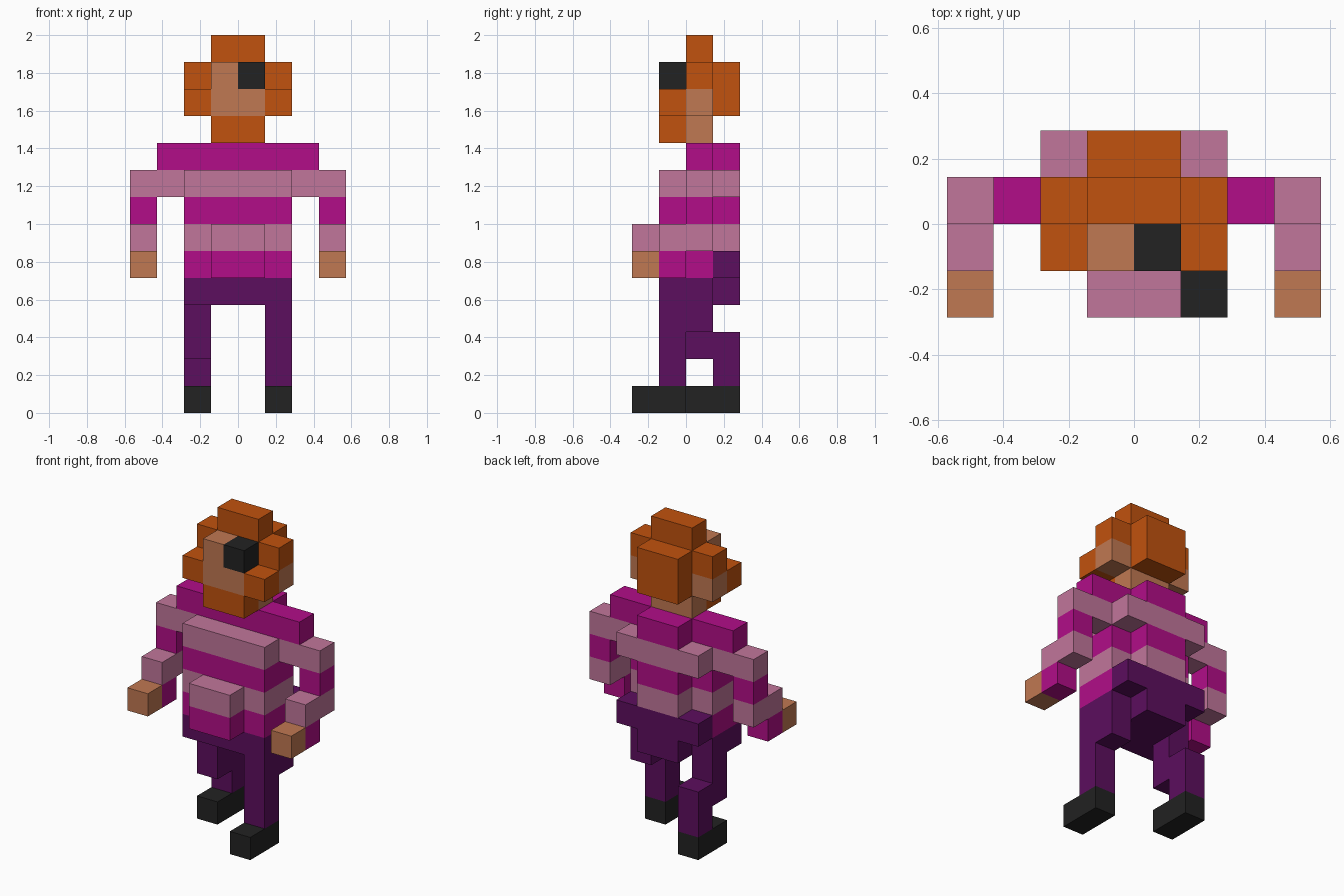
import bpy, bmesh
from mathutils import Vector

cube = bpy.data.objects.get("Cube")
if cube:
    bpy.data.objects.remove(cube, do_unlink=True)

UNIT = 2 / 14  # one block; the figure is 14 blocks tall


def linear(c):
    c /= 255
    return c / 12.92 if c <= 0.04045 else ((c + 0.055) / 1.055) ** 2.4


def material(name, r, g, b):
    m = bpy.data.materials.new(name)
    col = (linear(r), linear(g), linear(b), 1)
    m.use_nodes = True
    bsdf = m.node_tree.nodes["Principled BSDF"]
    bsdf.inputs["Base Color"].default_value = col
    bsdf.inputs["Roughness"].default_value = 0.9
    m.diffuse_color = col
    return m


ORANGE = material("ginger_hair", 193, 82, 14)
SKIN = material("skin", 192, 120, 82)
MAGENTA = material("magenta_stripe", 178, 13, 136)
PINK = material("pink_stripe", 193, 118, 155)
PURPLE = material("purple_trousers", 92, 14, 94)
BLACK = material("black", 34, 34, 34)


def part(name, *boxes):
    """Boxes are (material, x range, y range, z range), in blocks."""
    bm = bmesh.new()
    mats = []
    for mat, *ranges in boxes:
        if mat not in mats:
            mats.append(mat)
        lo, hi = (Vector(v) for v in zip(*ranges))
        verts = bmesh.ops.create_cube(bm, size=1)["verts"]
        for v in verts:
            v.co = Vector(a + (b - a) * (c + 0.5) for a, b, c in zip(lo, hi, v.co)) * UNIT
        for f in {f for v in verts for f in v.link_faces}:
            f.material_index = mats.index(mat)
    mesh = bpy.data.meshes.new(name)
    bm.to_mesh(mesh)
    bm.free()
    for m in mats:
        mesh.materials.append(m)
    ob = bpy.data.objects.new(name, mesh)
    bpy.context.collection.objects.link(ob)
    return ob


def span(side, a, b):
    """Mirror an x range onto the given side."""
    return (a, b) if side > 0 else (-b, -a)


MID, WIDE = (-1, 1), (-2, 2)
FRONT, REAR, BACK = (-1, 0), (0, 1), (1, 2)

# Legs: left one planted forward, right one bent behind
part("left_shoe", (BLACK, (1, 2), (-2, 0), (0, 1)))
part("right_shoe", (BLACK, (-2, -1), (0, 2), (0, 1)))
part("left_leg",
     (PURPLE, (1, 2), FRONT, (1, 4)),
     (PURPLE, (1, 2), REAR, (3, 4)))
part("right_leg",
     (PURPLE, (-2, -1), REAR, (2, 4)),
     (PURPLE, (-2, -1), BACK, (1, 3)))

# Trousers
part("pelvis",
     (PURPLE, WIDE, (-1, 1), (4, 5)),
     (PURPLE, MID, BACK, (4, 5)),
     (PURPLE, WIDE, BACK, (5, 6)))

# Striped jumper, alternating colour by layer
for z in range(5, 9):
    stripe = MAGENTA if z % 2 else PINK
    layer = (z, z + 1)
    boxes = [(stripe, WIDE, (-1, 1), layer)]
    if z < 7:
        boxes.append((stripe, MID, (-2, -1), layer))  # belly
    if z > 5:
        boxes.append((stripe, WIDE if z == 8 else MID, BACK, layer))
    part(f"jumper_stripe_{z - 4}", *boxes)
part("shoulders",
     (MAGENTA, (-3, 3), REAR, (9, 10)),
     (MAGENTA, MID, BACK, (9, 10)))

# Arms, bent forward at the elbow
for label, s in (("left", 1), ("right", -1)):
    x = span(s, 3, 4)
    part(label + "_arm",
         (PINK, span(s, 2, 4), REAR, (8, 9)),
         (MAGENTA, x, REAR, (7, 8)),
         (PINK, x, (-1, 1), (6, 7)),
         (MAGENTA, x, FRONT, (5, 6)))
    part(label + "_hand", (SKIN, x, (-2, -1), (5, 6)))

# Head
part("neck", (SKIN, MID, REAR, (10, 11)))
part("beard", (ORANGE, MID, FRONT, (10, 11)))
part("face",
     (SKIN, MID, FRONT, (11, 12)),
     (SKIN, (-1, 0), FRONT, (12, 13)))
part("eye_patch", (BLACK, (0, 1), FRONT, (12, 13)))
part("hair",
     (ORANGE, MID, REAR, (11, 14)),
     (ORANGE, MID, BACK, (11, 13)))
for label, s in (("left", 1), ("right", -1)):
    x = span(s, 1, 2)
    part(label + "_side_hair",
         (ORANGE, x, FRONT, (11, 12)),
         (ORANGE, x, REAR, (12, 13)))
    part(label + "_ear", (SKIN, x, REAR, (11, 12)))
